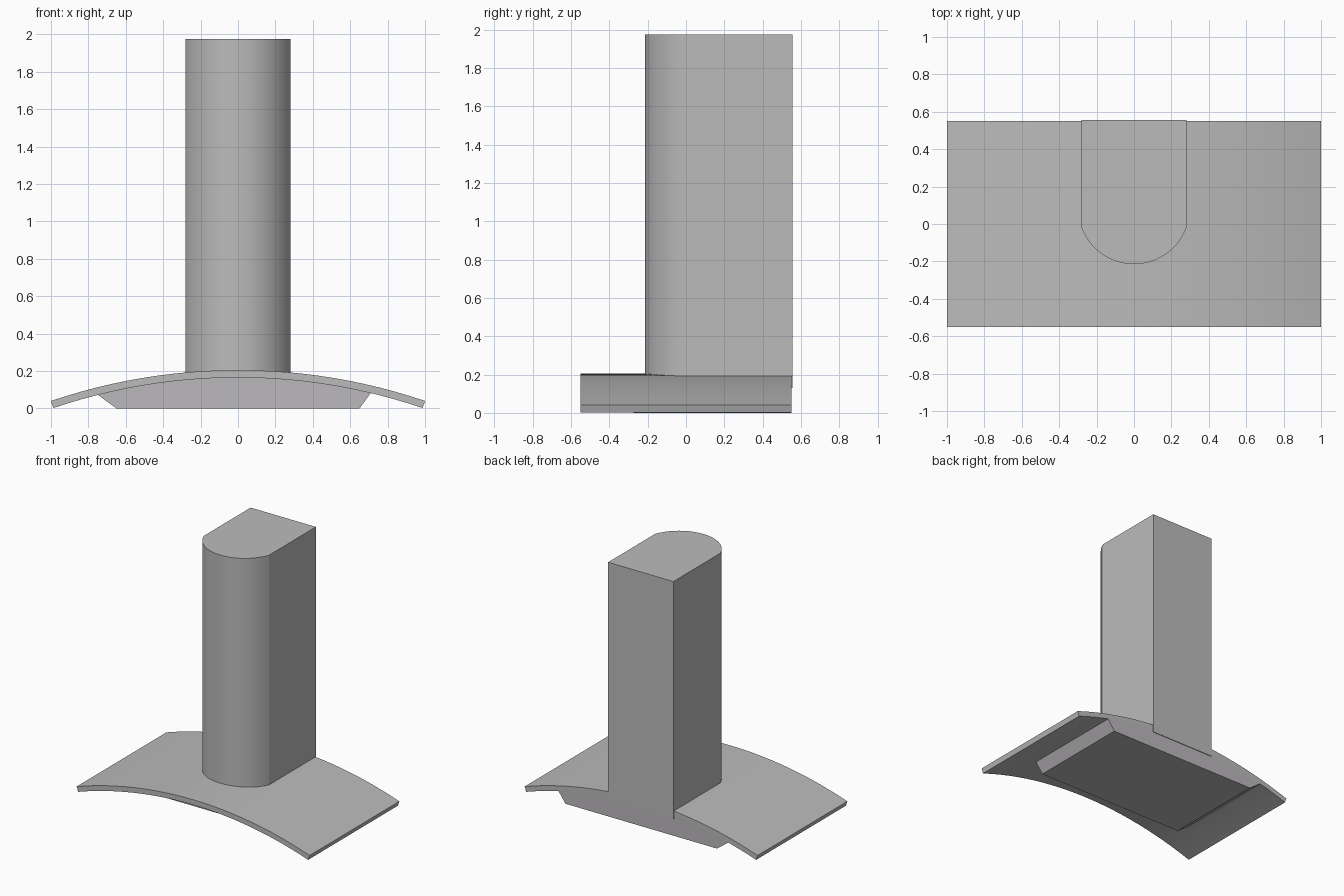
import bpy, bmesh
from math import asin, sin, cos, pi

cube = bpy.data.objects.get("Cube")
if cube:
    bpy.data.objects.remove(cube)


def material(name, rgb):
    m = bpy.data.materials.new(name)
    m.use_nodes = True
    m.diffuse_color = (*rgb, 1)
    m.node_tree.nodes["Principled BSDF"].inputs["Base Color"].default_value = (*rgb, 1)
    return m


steel = material("brushed steel grey", (0.5, 0.5, 0.5))
filter_grey = material("filter grey", (0.5, 0.48, 0.5))


def extrude(name, points, direction, mat):
    """Extrude a closed 3D outline along a vector into a solid."""
    bm = bmesh.new()
    face = bm.faces.new([bm.verts.new(p) for p in points])
    ext = bmesh.ops.extrude_face_region(bm, geom=[face])
    moved = [v for v in ext["geom"] if isinstance(v, bmesh.types.BMVert)]
    bmesh.ops.translate(bm, verts=moved, vec=direction)
    bmesh.ops.recalc_face_normals(bm, faces=bm.faces)
    mesh = bpy.data.meshes.new(name)
    bm.to_mesh(mesh)
    bm.free()
    mesh.materials.append(mat)
    obj = bpy.data.objects.new(name, mesh)
    bpy.context.collection.objects.link(obj)
    bpy.ops.object.select_all(action="DESELECT")
    bpy.context.view_layer.objects.active = obj
    obj.select_set(True)
    bpy.ops.object.shade_smooth_by_angle(angle=pi / 9)
    return obj


# Canopy: a thin arched sheet with square-cut ends
RISE, THICK, TOP, DEPTH = 0.165, 0.04, 0.205, 0.55
R = (1 + RISE ** 2) / (2 * RISE)
ZC = TOP - R
END = asin(1 / R)


def arc(radius, half_angle, y, n=24):
    angles = [half_angle * (2 * i / n - 1) for i in range(n + 1)]
    return [(radius * sin(a), y, ZC + radius * cos(a)) for a in angles]


outline = arc(R, END, -DEPTH) + arc(R - THICK, END, -DEPTH)[::-1]
extrude("canopy", outline, (0, 2 * DEPTH, 0), steel)

# Filter housing: filled under the arch, tapering below it
FRONT = -0.275
inner = R - THICK
ends = arc(inner + 0.002, asin(0.73 / inner), FRONT)
ends[0] = (-0.75, FRONT, 0.073)
ends[-1] = (0.71, FRONT, 0.083)
body = ends + [(0.65, FRONT, 0), (-0.65, FRONT, 0)]
extrude("filter_housing", body, (0, DEPTH - FRONT, 0), filter_grey)

# Thin seam across the front of the housing
seam = [(-0.74, FRONT, 0.07), (0.705, FRONT, 0.08),
        (0.705, FRONT, 0.084), (-0.74, FRONT, 0.075)]
extrude("housing_seam", seam, (0, -0.004, 0), filter_grey)

# Chimney: flat back and sides, bowed front
HALF, SIDE_Y, BOW, BACK = 0.28, -0.02, 0.195, 0.555
rb = (HALF ** 2 + BOW ** 2) / (2 * BOW)
yc = SIDE_Y - BOW + rb
sweep = asin(HALF / rb)
bow = [(rb * sin(a), yc - rb * cos(a), 0.13)
       for a in [sweep * (i / 10 - 1) for i in range(21)]]
extrude("chimney", bow + [(HALF, BACK, 0.13), (-HALF, BACK, 0.13)], (0, 0, 1.845), steel)
